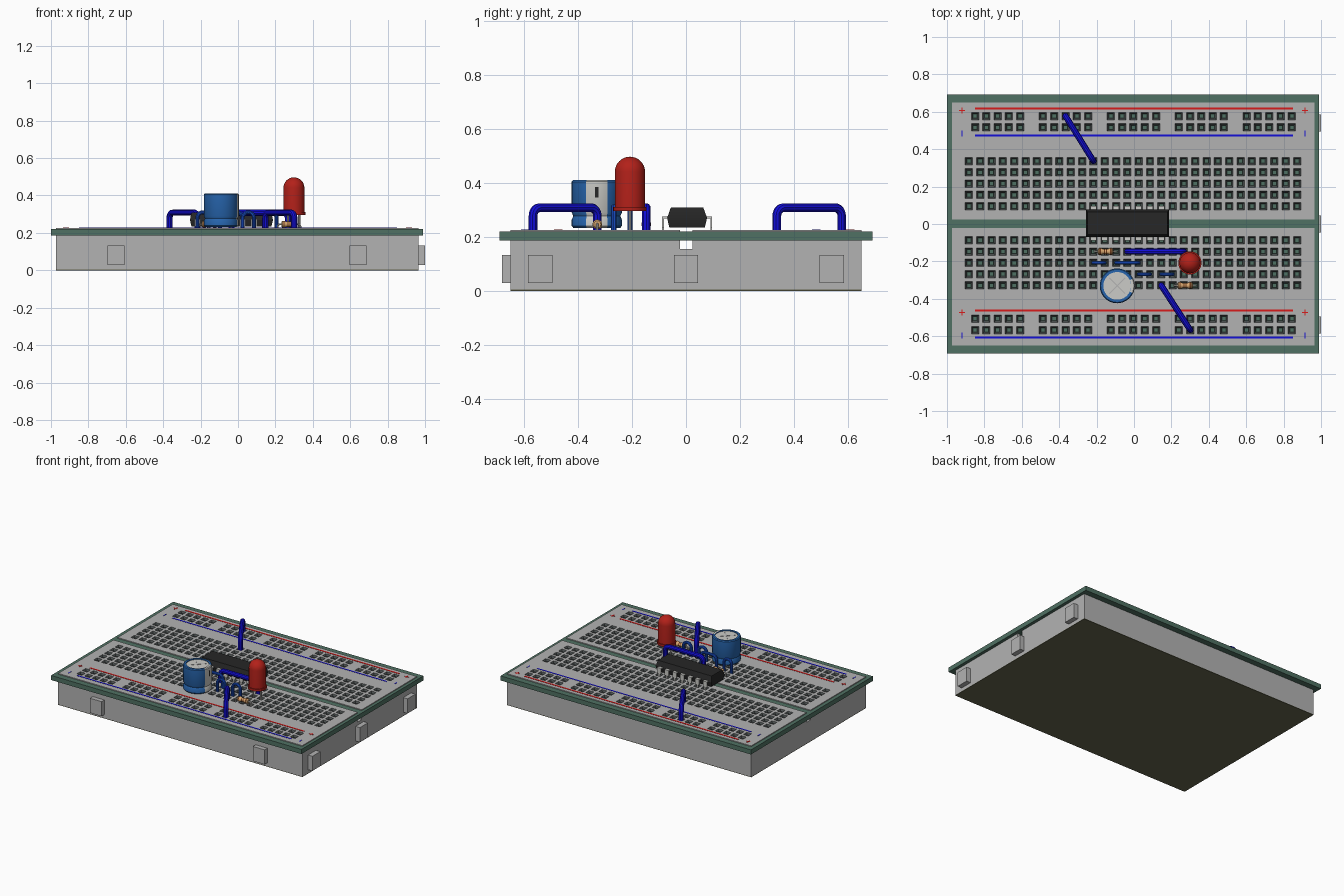
import bpy, bmesh
from math import radians, cos, sin, pi
from mathutils import Vector, Matrix

if "Cube" in bpy.data.objects:
    bpy.data.objects.remove(bpy.data.objects["Cube"])

TOP, P, YC = 0.226, 0.0605, 0.004            # deck height, hole pitch, channel centre


def mat(name, *rgb):
    m = bpy.data.materials.new(name)
    m.diffuse_color = (*rgb, 1)
    m.use_nodes = True
    m.node_tree.nodes["Principled BSDF"].inputs["Base Color"].default_value = m.diffuse_color
    return m


GREY = mat("grey_plastic", .45, .45, .45)
DARK = mat("hole_shadow", .07, .08, .08)
GREEN = mat("green", .08, .165, .125)
OLIVE = mat("olive", .13, .13, .075)
RED = mat("red", .7, .01, .01)
BLUE = mat("blue", .006, .004, .7)
JUMP = mat("jumper_blue", .01, .08, .6)
LENS = mat("lens_red", .45, .015, .01)
CAN = mat("can_blue", .02, .13, .42)
SILVER = mat("silver", .6, .6, .57)
TAN = mat("tan", .7, .4, .17)
BROWN = mat("brown", .15, .04, .01)
BLACK = mat("black", .02, .02, .02)


def finish(name, bm, mats):
    bmesh.ops.remove_doubles(bm, verts=bm.verts, dist=1e-5)
    bmesh.ops.recalc_face_normals(bm, faces=bm.faces)
    me = bpy.data.meshes.new(name)
    bm.to_mesh(me)
    bm.free()
    ob = bpy.data.objects.new(name, me)
    bpy.context.collection.objects.link(ob)
    for m in mats:
        me.materials.append(m)
    return ob


def boxes(name, items, *mats):
    """Each item is x0, x1, y0, y1, z0, z1."""
    bm = bmesh.new()
    for x0, x1, y0, y1, z0, z1 in items:
        m = Matrix.Translation(((x0 + x1) / 2, (y0 + y1) / 2, (z0 + z1) / 2)) @ \
            Matrix.Diagonal((x1 - x0, y1 - y0, z1 - z0, 1))
        part = bmesh.new()
        bmesh.ops.create_cube(part, size=1, matrix=m)
        tmp = bpy.data.meshes.new("tmp")
        part.to_mesh(tmp)
        part.free()
        bm.from_mesh(tmp)
        bpy.data.meshes.remove(tmp)
    me = bpy.data.meshes.new(name)
    bm.to_mesh(me)
    bm.free()
    ob = bpy.data.objects.new(name, me)
    bpy.context.collection.objects.link(ob)
    for m in mats:
        me.materials.append(m)
    return ob


def lathe(name, profile, loc, m, segs=40, a0=0, a1=2 * pi, along_x=False):
    bm = bmesh.new()
    vs = [bm.verts.new((r * cos(a0), r * sin(a0), z)) for r, z in profile]
    es = [bm.edges.new(p) for p in zip(vs, vs[1:])]
    bmesh.ops.spin(bm, geom=vs + es, cent=(0, 0, 0), axis=(0, 0, 1),
                   angle=a1 - a0, steps=segs)
    ob = finish(name, bm, [m])
    rot = Matrix.Rotation(pi / 2, 4, 'Y') if along_x else Matrix.Identity(4)
    ob.data.transform(Matrix.Translation(loc) @ rot)
    return ob


def tube(name, pts, r, m):
    cu = bpy.data.curves.new(name, 'CURVE')
    cu.dimensions = '3D'
    sp = cu.splines.new('POLY')
    sp.points.add(len(pts) - 1)
    for p, q in zip(sp.points, pts):
        p.co = (*q, 1)
    cu.bevel_depth, cu.bevel_resolution, cu.use_fill_caps = r, 3, True
    cu.materials.append(m)
    ob = bpy.data.objects.new(name, cu)
    bpy.context.collection.objects.link(ob)
    bpy.ops.object.select_all(action='DESELECT')
    ob.select_set(True)
    bpy.context.view_layer.objects.active = ob
    bpy.ops.object.convert(target='MESH')


def arch(name, a, b, h, bend, r, m, z0=0.205):
    """Wire from hole a up, over and down into hole b with rounded corners."""
    a, b = Vector((*a, 0)), Vector((*b, 0))
    d, up = (b - a).normalized(), Vector((0, 0, 1))
    arc = [i * pi / 12 for i in range(7)]
    pts = [a + up * z0]
    pts += [a + d * bend * (1 - cos(t)) + up * (h - bend + bend * sin(t)) for t in arc]
    pts += [b - d * bend * (1 - cos(t)) + up * (h - bend + bend * sin(t)) for t in reversed(arc)]
    pts.append(b + up * z0)
    tube(name, pts, r, m)


def col(n):
    return 0.872 - (n - 1) * P


def row(c):
    i = "abcde".find(c)
    return YC + (5.5 - i) * P if i >= 0 else YC - (1.5 + "fghij".find(c)) * P


# Body with central channel, adhesive backing
X0, X1, Y = -0.973, 0.966, 0.65
prof = [(-Y, .004), (Y, .004), (Y, .2), (.024, .2), (.024, .155),
        (-.022, .155), (-.022, .2), (-Y, .2)]
bm = bmesh.new()
f = bm.faces.new([bm.verts.new((X0, y, z)) for y, z in prof])
ext = bmesh.ops.extrude_face_region(bm, geom=[f])["geom"]
bmesh.ops.translate(bm, vec=(X1 - X0, 0, 0),
                    verts=[v for v in ext if isinstance(v, bmesh.types.BMVert)])
finish("body", bm, [GREY])
boxes("adhesive_backing", [(X0, X1, -Y, Y, 0, .004)], OLIVE)

# Interlocking tabs on the front and right sides
boxes("side_tabs", [(x - .046, x + .046, -.682, -.64, .028, .133) for x in (-.652, .642)] +
      [(.95, 1.0, y - .045, y + .045, .028, .133) for y in (-.54, 0, .54)], GREY)

# Green frame with the middle bar
F0, F1, FY = -1.0, 0.988, 0.692
boxes("green_frame", [(F0, X0 + .002, -FY, FY, .187, .22), (X1 - .002, F1, -FY, FY, .187, .22),
                      (X0, X1, -FY, -Y + .002, .187, .22), (X0, X1, Y - .002, FY, .187, .22),
                      (X0, X1, -.024, .026, .187, .22)], GREEN)


# Deck panels with funnel-shaped square holes
def hole_panel(name, y0, y1, cols, rows):
    bm = bmesh.new()
    h = 0.02
    xs = [X0] + [c + s for c in cols for s in (-h, h)] + [X1]
    ys = [y0] + [c + s for c in rows for s in (-h, h)] + [y1]

    def quad(pts, mi=0):
        bm.faces.new([bm.verts.new(p) for p in pts]).material_index = mi

    def rect(cx, cy, hx, hy, z):
        return [(cx + sx * hx, cy + sy * hy, z) for sx, sy in ((-1, -1), (1, -1), (1, 1), (-1, 1))]

    def ring(a, b, mi):
        for k in range(4):
            quad([a[k], a[k - 1], b[k - 1], b[k]], mi)

    for i in range(len(xs) - 1):
        for j in range(len(ys) - 1):
            cx, cy = (xs[i] + xs[i + 1]) / 2, (ys[j] + ys[j + 1]) / 2
            top = rect(cx, cy, (xs[i + 1] - xs[i]) / 2, (ys[j + 1] - ys[j]) / 2, TOP)
            if i % 2 and j % 2:
                mid, low = rect(cx, cy, .011, .011, .214), rect(cx, cy, .011, .011, .203)
                ring(top, mid, 1)
                ring(mid, low, 1)
                quad(low, 2)
            else:
                quad(top)
    c, hx, hy = (y0 + y1) / 2, (X1 - X0) / 2, (y1 - y0) / 2
    ring(rect((X0 + X1) / 2, c, hx, hy, TOP), rect((X0 + X1) / 2, c, hx, hy, .195), 0)
    finish(name, bm, [GREY, DARK, GREEN])


main_cols = [col(n) for n in range(30, 0, -1)]
rail_cols = [-.85 + P * (6 * g + k) for g in range(5) for k in range(5)]
hole_panel("rear_rail_panel", .44, Y, rail_cols, [.516, .577])
hole_panel("rear_main_panel", .024, .44, main_cols, [row(c) for c in "edcba"])
hole_panel("front_main_panel", -.435, -.022, main_cols, [row(c) for c in "jihgf"])
hole_panel("front_rail_panel", -Y, -.435, rail_cols, [-.567, -.506])


# Rail lines and polarity ticks
def bars(cx, cy, hx, hy):
    return (cx - hx, cx + hx, cy - hy, cy + hy, TOP - .002, TOP + .0015)


red, blue = [], []
for r, b in ((.618, .473), (-.463, -.607)):
    red.append(bars(0, r, .85, .006))
    blue.append(bars(0, b, .85, .005))
    for x in (-.92, .914):
        red += [bars(x, r - .011, .016, .003), bars(x, r - .011, .003, .016)]
        blue.append(bars(x, b + .011, .003, .015))
boxes("red_rail_lines", red, RED)
boxes("blue_rail_lines", blue, BLUE)

# Chip: tapered package and bent pins
CX = col(16) + 0.0005
bm = bmesh.new()
rings = [[bm.verts.new((CX + sx * hx, YC + sy * hy, z)) for sx, sy in ((-1, -1), (1, -1), (1, 1), (-1, 1))]
         for hx, hy, z in ((.214, .066, .235), (.222, .074, .27), (.213, .06, .309))]
bm.faces.new(rings[0])
bm.faces.new(rings[2])
for a, b in zip(rings, rings[1:]):
    for k in range(4):
        bm.faces.new((a[k], a[k - 1], b[k - 1], b[k]))
finish("chip_package", bm, [BLACK])
pins = []
for n in range(13, 20):
    for s in (-1, 1):
        for y0, y1, z0, z1, w in ((.068, .093, .268, .275, .016), (.086, .093, .235, .27, .016),
                                  (.086, .093, .204, .235, .007)):
            ya, yb = sorted((YC + s * y0, YC + s * y1))
            pins.append((col(n) - w, col(n) + w, ya, yb, z0, z1))
boxes("chip_pins", pins, SILVER)

# Light-emitting diode: flanged base, domed lens, two legs
led = (.299, row("h"), 0)
dome = [(.056 * cos(t), .441 + .056 * sin(t)) for t in (i * pi / 16 for i in range(9))]
lathe("led_lens", [(0, .295), (.062, .295), (.062, .311), (.056, .311)] + dome, led, LENS)
for n in (10, 11):
    tube("led_leg", [(col(n), row("h"), .204), (col(n), row("h"), .3)], .006, SILVER)

# Capacitor: grooved can, stripe, metal top with cross score, legs
cx, cy = -.09, row("j") - .002
side = [(.086, .232), (.093, .24), (.093, .264), (.087, .277), (.093, .29),
        (.093, .404), (.088, .41), (.074, .41)]
lathe("capacitor_can", [(0, .232)] + side + [(.074, .404)], (cx, cy, 0), CAN, 48)
lathe("capacitor_top", [(.075, .403), (.074, .405), (0, .405)], (cx, cy, 0), SILVER, 48)
lathe("capacitor_stripe", [(r + .0012, z + (.001 if z > .4 else 0)) for r, z in side],
      (cx, cy, 0), SILVER, 8, radians(-25), radians(25))
boxes("stripe_mark", [(cx + .09, cx + .0955, cy - .006, cy + .006, .345, .385)], BLACK)
score = boxes("top_score", [(-.06, .06, -.003, .003, .404, .4065), (-.003, .003, -.06, .06, .404, .4065)], GREY)
score.data.transform(Matrix.Translation((cx, cy, 0)) @ Matrix.Rotation(radians(45), 4, 'Z'))
for n in (16, 18):
    tube("capacitor_leg", [(col(n), row("j"), .204), (col(n), row("j"), .24)], .006, SILVER)

# Long hookup wires
for a, b in (((-.366, .577), (col(19), row("a"))), ((col(13), row("j")), (.301, -.567)),
             ((col(16), row("g")), (col(11), row("g")))):
    arch("hookup_wire", a, b, .308, .03, .0165, BLUE)

# Short jumpers
for r, n, k in (("h", 19, 18), ("h", 17, 15), ("i", 15, 14), ("i", 13, 12)):
    arch("short_jumper", (col(n), row(r)), (col(k), row(r)), .31, .03, .0105, JUMP)

# Resistors: dog-bone body, colour bands, bent leads
for r, x in (("g", col(18) + .004), ("j", col(11) + .006)):
    at = (x, row(r), .246)
    half = [(0, .042), (.013, .041), (.018, .034), (.018, .022), (.014, .015)]
    lathe("resistor_body", [(q, -z) for q, z in half] + half[::-1], at, TAN, 20, along_x=True)
    for z, q in ((-.028, .0183), (-.006, .0145), (.006, .0145), (.028, .0183)):
        lathe("resistor_band", [(q, z - .003), (q, z + .003)], at, BROWN, 20, along_x=True)
    arch("resistor_lead", (x - P, row(r)), (x + P, row(r)), .246, .012, .005, SILVER)

# Smooth rounded parts, keep hard edges
bpy.ops.object.select_all(action='DESELECT')
for ob in bpy.data.objects:
    if ob.type == 'MESH':
        ob.select_set(True)
        bpy.context.view_layer.objects.active = ob
bpy.ops.object.shade_smooth_by_angle(angle=radians(30))
